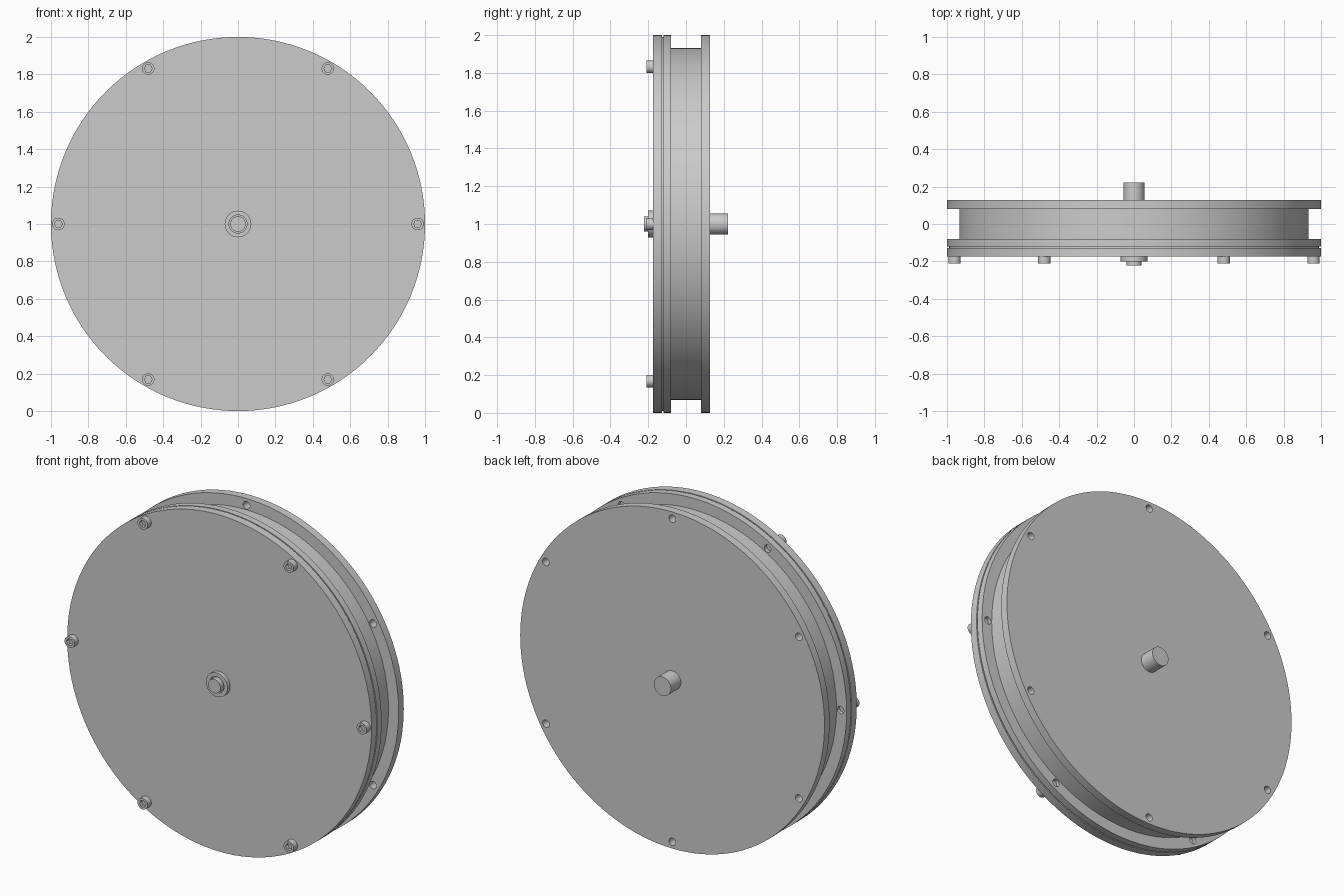
import bpy, bmesh
from math import sin, cos, pi, radians

if "Cube" in bpy.data.objects:
    bpy.data.objects.remove(bpy.data.objects["Cube"])

CZ = 1.0        # height of the wheel axis
BOLT_R = 0.96   # bolt circle radius


def finish(obj):
    obj.data.shade_smooth()
    obj.data.set_sharp_from_angle(angle=radians(30))


def lathe(name, profile, segs=128, centres=((0, CZ),)):
    """Turn a (radius, y) profile about the y axis, once per (x, z) centre; ends are capped."""
    bm = bmesh.new()
    for cx, cz in centres:
        rings = [[bm.verts.new((cx + r * cos(2 * pi * i / segs), y, cz + r * sin(2 * pi * i / segs)))
                  for i in range(segs)] for r, y in profile]
        for a, b in zip(rings, rings[1:]):
            for i in range(segs):
                j = (i + 1) % segs
                bm.faces.new((a[i], a[j], b[j], b[i]))
        bm.faces.new(rings[0])
        bm.faces.new(rings[-1])
    bmesh.ops.recalc_face_normals(bm, faces=bm.faces)
    mesh = bpy.data.meshes.new(name)
    bm.to_mesh(mesh)
    bm.free()
    obj = bpy.data.objects.new(name, mesh)
    bpy.context.collection.objects.link(obj)
    finish(obj)
    return obj


def cut(obj, cutter):
    """Subtract the cutter, bake the result and remove the cutter."""
    cutter.hide_render = True
    mod = obj.modifiers.new("holes", 'BOOLEAN')
    mod.operation = 'DIFFERENCE'
    mod.solver = 'EXACT'
    mod.object = cutter
    bpy.context.view_layer.objects.active = obj
    bpy.ops.object.modifier_apply(modifier=mod.name)
    bpy.data.objects.remove(cutter)
    finish(obj)


def circle_of_six(start):
    return [(BOLT_R * cos(radians(start + 60 * k)), CZ + BOLT_R * sin(radians(start + 60 * k)))
            for k in range(6)]


front_spots = circle_of_six(0)

# Grooved drum with its two flanges, and the rows of holes (staggered by 30 degrees)
drum = lathe("grooved_drum", [(1, -0.12), (1, -0.08), (0.933, -0.08), (0.933, 0.08),
                              (1, 0.08), (1, 0.128)])
cut(drum, lathe("front_hole_cutter", [(0.022, -0.2), (0.022, -0.02)], 24, front_spots))
cut(drum, lathe("back_hole_cutter", [(0.022, 0.02), (0.022, 0.2)], 24, circle_of_six(30)))

# Thin gasket and front cover plate
lathe("gasket", [(0.99, -0.12), (0.99, -0.127)])
lathe("front_cover", [(1, -0.127), (1, -0.175)])

# Axle: output shaft at the back, bearing collar and shaft tip at the front
lathe("back_shaft", [(0.056, 0.12), (0.056, 0.222)], 64)
lathe("front_collar", [(0.048, -0.185), (0.048, -0.2), (0.071, -0.2), (0.071, -0.17)], 64)
lathe("front_shaft_tip", [(0.041, -0.17), (0.041, -0.222)], 64)

# Six socket head bolts around the cover
bolt = lathe("cover_bolt", [(0.033, -0.21), (0.033, -0.175), (0.02, -0.175), (0.02, -0.1)],
             32, [(0, 0)])
cut(bolt, lathe("socket_cutter", [(0.021, -0.25), (0.021, -0.188)], 6, [(0, 0)]))
for k, (x, z) in enumerate(front_spots):
    b = bolt if k == 0 else bolt.copy()
    if k:
        b.name = f"cover_bolt_{k + 1}"
        bpy.context.collection.objects.link(b)
    b.location = (x, 0, z)
